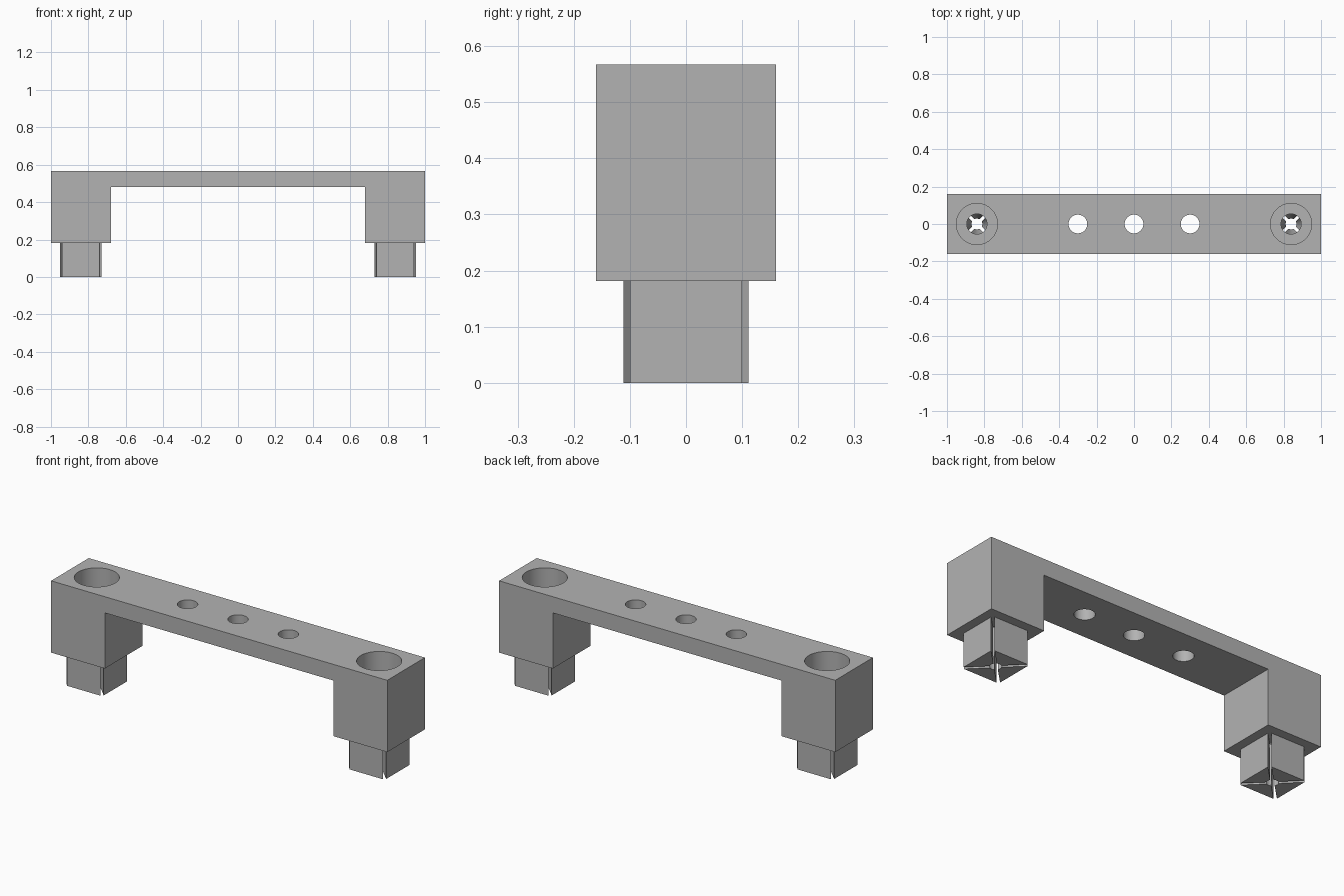
import bpy, bmesh, math
from mathutils import Matrix

if "Cube" in bpy.data.objects:
    bpy.data.objects.remove(bpy.data.objects["Cube"], do_unlink=True)

HALF_Y, TOP, UNDER, SHOULDER = 0.16, 0.567, 0.48, 0.181
LEG_X, LEG_IN, PLUG = 0.84, 0.68, 0.111
BORE_FLOOR, BORE_R, SHAFT_R, TIP_R = 0.24, 0.11, 0.054, 0.029

grey = bpy.data.materials.new("grey plastic")
grey.use_nodes = True
colour = (0.45, 0.45, 0.45, 1)
grey.diffuse_color = colour
grey.node_tree.nodes["Principled BSDF"].inputs["Base Color"].default_value = colour


def finish(bm, name):
    bmesh.ops.recalc_face_normals(bm, faces=bm.faces)
    mesh = bpy.data.meshes.new(name)
    bm.to_mesh(mesh)
    bm.free()
    mesh.materials.append(grey)
    ob = bpy.data.objects.new(name, mesh)
    bpy.context.collection.objects.link(ob)
    return ob


def box(name, centre, size, turn=0):
    bm = bmesh.new()
    m = Matrix.Translation(centre) @ Matrix.Rotation(turn, 4, 'Z') @ Matrix.Diagonal((*size, 1))
    bmesh.ops.create_cube(bm, size=1, matrix=m)
    return finish(bm, name)


def round_cutter(x, z0, z1, r0, r1):
    bm = bmesh.new()
    bmesh.ops.create_cone(bm, cap_ends=True, segments=64, radius1=r0, radius2=r1,
                          depth=z1 - z0, matrix=Matrix.Translation((x, 0, (z0 + z1) / 2)))
    return finish(bm, "cutter")


def cut(ob, cutters):
    # Subtract every cutter, bake the result and drop the helpers
    for c in cutters:
        c.hide_render = True
        mod = ob.modifiers.new("cut", 'BOOLEAN')
        mod.operation, mod.solver, mod.object = 'DIFFERENCE', 'EXACT', c
    bpy.ops.object.select_all(action='DESELECT')
    ob.select_set(True)
    bpy.context.view_layer.objects.active = ob
    for mod in list(ob.modifiers):
        bpy.ops.object.modifier_apply(modifier=mod.name)
    bpy.ops.object.shade_smooth_by_angle(angle=math.radians(30))
    for c in cutters:
        bpy.data.objects.remove(c, do_unlink=True)


# Bridge: the bar and its two legs from one extruded profile
half = [(1, TOP), (1, SHOULDER), (LEG_IN, SHOULDER), (LEG_IN, UNDER)]
outline = half + [(-x, z) for x, z in reversed(half)]
bm = bmesh.new()
face = bm.faces.new([bm.verts.new((x, -HALF_Y, z)) for x, z in outline])
side = bmesh.ops.extrude_face_region(bm, geom=[face])
bmesh.ops.translate(bm, vec=(0, 2 * HALF_Y, 0),
                    verts=[v for v in side["geom"] if isinstance(v, bmesh.types.BMVert)])
bridge = finish(bm, "bridge")

# Three through holes, then a counterbore and a shaft hole in each leg
holes = [round_cutter(x, UNDER - 0.1, TOP + 0.1, 0.05, 0.05) for x in (-0.3, 0, 0.3)]
for s in (-1, 1):
    holes.append(round_cutter(s * LEG_X, BORE_FLOOR, TOP + 0.1, BORE_R, BORE_R))
    holes.append(round_cutter(s * LEG_X, SHOULDER - 0.05, BORE_FLOOR + 0.05, SHAFT_R, SHAFT_R))
cut(bridge, holes)

# Square plugs, split along both diagonals, with a tapered hole
for s, name in ((-1, "right_plug"), (1, "left_plug")):
    x = s * LEG_X
    plug = box(name, (x, 0, SHOULDER / 2), (2 * PLUG, 2 * PLUG, SHOULDER))
    slots = [box("cutter", (x, 0, SHOULDER / 2), (0.5, 0.016, 0.4), a * math.pi / 4) for a in (-1, 1)]
    slope = (SHAFT_R - TIP_R) / SHOULDER * 0.05
    taper = round_cutter(x, -0.05, SHOULDER + 0.05, TIP_R - slope, SHAFT_R + slope)
    cut(plug, slots + [taper])
